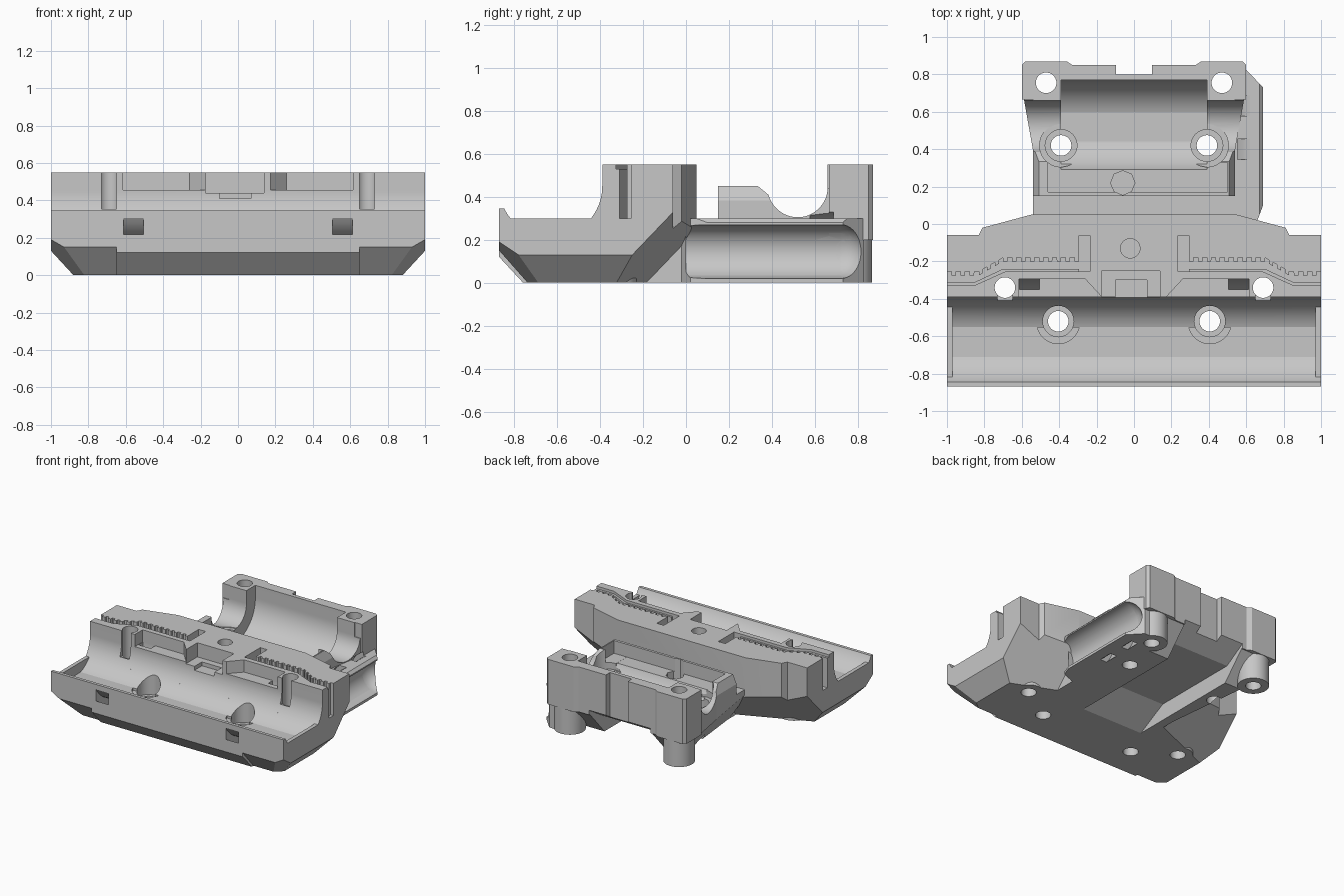
import bpy, bmesh, math
from mathutils import Vector

if "Cube" in bpy.data.objects:
    bpy.data.objects.remove(bpy.data.objects["Cube"], do_unlink=True)

grey = bpy.data.materials.new("matte grey plastic")
grey.use_nodes = True
COLOR = (0.57, 0.57, 0.57, 1)
grey.diffuse_color = COLOR
grey.node_tree.nodes["Principled BSDF"].inputs["Base Color"].default_value = COLOR


def prism(name, pts, axis, a, b):
    """Extrude a 2D outline along an axis: x takes (y,z), y takes (x,z), z takes (x,y)."""
    place = {"x": lambda p, t: (t, p[0], p[1]),
             "y": lambda p, t: (p[0], t, p[1]),
             "z": lambda p, t: (p[0], p[1], t)}[axis]
    bm = bmesh.new()
    face = bm.faces.new([bm.verts.new(place(p, a)) for p in pts])
    ext = bmesh.ops.extrude_face_region(bm, geom=[face])
    move = Vector(place((0, 0), b - a))
    bmesh.ops.translate(bm, vec=move, verts=[v for v in ext["geom"] if isinstance(v, bmesh.types.BMVert)])
    return finish(name, bm)


def finish(name, bm):
    bmesh.ops.recalc_face_normals(bm, faces=bm.faces)
    mesh = bpy.data.meshes.new(name)
    bm.to_mesh(mesh)
    bm.free()
    mesh.materials.append(grey)
    ob = bpy.data.objects.new(name, mesh)
    bpy.context.collection.objects.link(ob)
    return ob


def shave(ob, point, normal):
    """Slice off everything on the normal side of a plane and close the cut."""
    bm = bmesh.new()
    bm.from_mesh(ob.data)
    cut = bmesh.ops.bisect_plane(bm, geom=bm.verts[:] + bm.edges[:] + bm.faces[:], plane_co=point,
                                 plane_no=Vector(normal).normalized(), clear_outer=True)
    bmesh.ops.edgenet_fill(bm, edges=[e for e in cut["geom_cut"] if isinstance(e, bmesh.types.BMEdge)])
    bmesh.ops.recalc_face_normals(bm, faces=bm.faces)
    bm.to_mesh(ob.data)
    bm.free()


def box(name, x0, x1, y0, y1, z0, z1):
    return prism(name, [(x0, y0), (x1, y0), (x1, y1), (x0, y1)], "z", z0, z1)


def arc(cx, cy, r, a0, a1, n=24):
    return [(cx + r * math.cos(math.radians(a0 + (a1 - a0) * i / n)),
             cy + r * math.sin(math.radians(a0 + (a1 - a0) * i / n))) for i in range(n + 1)]


def rod(name, x, y, r, z0, z1, n=40):
    return prism(name, arc(x, y, r, 0, 360, n)[:-1], "z", z0, z1)


def ball(name, pos, r):
    bm = bmesh.new()
    bmesh.ops.create_uvsphere(bm, u_segments=32, v_segments=20, radius=r)
    bmesh.ops.translate(bm, vec=pos, verts=bm.verts)
    return finish(name, bm)


def combine(body, tools, operation):
    for tool in tools:
        tool.hide_render = True
        mod = body.modifiers.new(tool.name, "BOOLEAN")
        mod.operation, mod.solver, mod.object = operation, "EXACT", tool
    bpy.context.view_layer.update()
    graph = bpy.context.evaluated_depsgraph_get()
    result = bpy.data.meshes.new_from_object(body.evaluated_get(graph))
    body.modifiers.clear()
    body.data = result
    for tool in tools:
        bpy.data.objects.remove(tool, do_unlink=True)


def mirrored(pts):
    return pts + [(-x, y) for x, y in reversed(pts)]


def flip(pts, s):
    return [(s * x, y) for x, y in pts]


def belt_outline():
    """Belt slot with square teeth along its back side."""
    path = [Vector(p) for p in ((0.27, -0.18), (0.7, -0.18), (0.83, -0.255), (1.05, -0.255))]
    back, k = [], 0
    for a, b in zip(path, path[1:]):
        steps = max(2, round((b - a).length / 0.024))
        for i in range(steps):
            lift = Vector((0, -0.02 * (k % 2)))
            k += 1
            back += [a.lerp(b, i / steps) + lift, a.lerp(b, (i + 0.98) / steps) + lift]
    return [tuple(p) for p in back] + [(1.05, -0.31), (0.85, -0.31), (0.7, -0.24), (0.27, -0.24)]


def pocket():
    return prism("pocket", [(-0.29, -0.02), (-0.27, 0), (-0.03, 0.13), (0.68, 0.13), (0.92, 0.28), (0.92, -0.02)],
                 "x", -0.29, 0.24)


# Front carriage: wide bar with chamfered underside
front = prism("front_carriage", mirrored([(1, -0.87), (1, -0.06), (0.83, -0.06), (0.81, -0.02), (0.55, 0.05)]),
              "z", 0, 0.55)
cuts = [prism("front_chamfer", [(-0.9, -0.02), (-0.74, -0.02), (-0.87, 0.12), (-0.9, 0.15)], "x", -1.1, 1.1)]
bosses = []
for s, inner in ((-1, 0.36), (1, 0.553)):
    shave(front, (s * 0.88, 0, 0), (s * 0.13, 0, -0.12))
    shave(front, (s, -0.87, 0.19), (s * 0.36, -0.42, -0.63))
    x0, x1 = sorted((s * 0.65, s * 1.1))
    cuts.append(prism("corner_chamfer", [(-0.92, -0.02), (-0.72, -0.02), (-0.87, 0.15), (-0.92, 0.2)], "x", x0, x1))
    # the wing underside rises to the back and outwards
    undercut = box("wing_undercut", *sorted((s * inner, s * 1.1)), -0.6, 0.2, -0.02, 0.37)
    shave(undercut, (s, -0.03, 0.36), (s * -0.39, -0.92, 0.88))
    cuts.append(undercut)
    bosses.append(rod("front_boss", s * 0.69, -0.34, 0.11, 0, 0.3))
combine(front, cuts, "DIFFERENCE")
combine(front, bosses, "UNION")

# Bearing trough, belt slots, tie channels and screw holes of the front carriage
cy, cz, r = -0.63, 0.45, 0.24
flat = math.degrees(math.acos(0.08 / r))
lip = math.degrees(math.asin(0.105 / r))
end = math.degrees(math.asin(0.15 / r))


def front_trough(stop):
    return ([(cy + r, 0.65)] + arc(cy, cz, r, 0, -stop) + arc(cy, cz, r, -180 + stop, -180 + lip)
            + [(-0.95, 0.345), (-0.95, 0.65)])


tie_loop = [(cy + 0.28, 0.65)] + arc(cy, cz, 0.28, 0, -180) + arc(cy, cz, 0.335, -180, 0) + [(cy + 0.335, 0.65)]
cuts = [prism("trough", front_trough(flat), "x", -0.97, 0.97),
        prism("trough_ends", front_trough(end), "x", -1.1, 1.1),
        box("latch_seat", -0.175, 0.14, -0.42, -0.25, 0.44, 0.6),
        box("latch_hole", -0.1, 0.07, -0.42, -0.3, 0.41, 0.48),
        rod("centre_hole", -0.02, -0.13, 0.052, 0.3, 0.6),
        pocket()]
for s in (-1, 1):
    cuts += [prism("tie_channel", tie_loop, "x", *sorted((s * 0.505, s * 0.612))),
             prism("wall_recess", flip([(0.615, -0.42), (0.615, -0.295), (0.26, -0.295), (0.145, -0.42)], s),
                   "z", 0.455, 0.6),
             prism("belt_slot", flip(belt_outline(), s), "z", 0.3, 0.6),
             prism("belt_lead_in", flip([(0.29, -0.22), (0.69, -0.22), (0.85, -0.29), (1.05, -0.29),
                                         (1.05, -0.327), (0.85, -0.327), (0.69, -0.255), (0.29, -0.255)], s),
                   "z", 0.53, 0.6),
             box("belt_pocket", *sorted((s * 0.235, s * 0.295)), -0.255, -0.062, 0.3, 0.6),
             rod("wall_screw", s * 0.69, -0.34, 0.055, -0.1, 0.65),
             box("wall_screw_relief", s * 0.69 - 0.04, s * 0.69 + 0.04, -0.41, -0.34, 0.35, 0.65),
             rod("trough_screw", s * 0.405, -0.52, 0.055, -0.1, 0.4),
             rod("trough_counterbore", s * 0.405, -0.52, 0.083, 0.15, 0.4),
             prism("trough_spotface", arc(s * 0.405, -0.525, 0.115, 194, 346), "z", 0.205, 0.33)]
combine(front, cuts, "DIFFERENCE")

# Rear cradle: raised end walls, rear corner blocks and bosses
rear = prism("rear_cradle", [(-0.02, 0), (0.66, 0), (0.84, 0.2), (0.84, 0.55), (0.66, 0.55), (0.66, 0.45),
                             (0.15, 0.45), (0.15, 0.3), (-0.02, 0.3)], "x", -0.54, 0.54)
shave(rear, (-0.36, 0, 0), (-1, -0.108, -0.68))
cuts = []
adds = [prism("rear_wall", mirrored([(0.6, 0.665), (0.6, 0.85), (0.58, 0.87), (0.36, 0.87), (0.33, 0.85)]),
              "z", 0.2, 0.55)]
for s in (-1, 1):
    cuts.append(prism("wall_slope", flip([(0.5, 0.47), (0.6, 0.47), (0.6, 0.25)], s), "y", 0.1, 0.655))
    adds.append(prism("side_flare", flip([(0.5, 0.4), (0.541, 0.4), (0.59, 0.675), (0.5, 0.675)], s),
                      "z", 0.2, 0.44))
    adds.append(rod("rear_boss", s * 0.47, 0.755, 0.112, 0, 0.4))
combine(rear, cuts, "DIFFERENCE")
combine(rear, adds, "UNION")

ry, rr = 0.52, 0.25
flat = math.degrees(math.acos(0.08 / rr))
lip = math.degrees(math.asin(0.1 / rr))


def cable_cuts():
    """Round-ended channel with two curved tie passages behind it."""
    loop = arc(0.69, 0.145, 0.17, 80, 280) + arc(0.69, 0.145, 0.206, 280, 80)
    return [prism("channel", arc(0.69, 0.145, 0.125, 0, 360, 40)[:-1], "y", 0.0, 0.72),
            ball("channel_end", (0.69, 0.72, 0.145), 0.125)] + [
            prism("tie_passage", loop, "y", y, y + 0.11) for y in (0.345, 0.577)]


cuts = [prism("trough", [(ry + rr, 0.65)] + arc(ry, 0.45, rr, 0, -flat)
              + arc(ry, 0.45, rr, -180 + flat, -180 + lip) + [(0.17, 0.35), (0.17, 0.65)], "x", -0.39, 0.39),
        box("front_recess", -0.46, 0.5, 0.171, 0.33, 0.351, 0.6),
        prism("rod_groove", [(0.66, 0.65)] + arc(0.52, 0.445, 0.14, 0, -165)
              + [(0.335, 0.45), (0.335, 0.65)], "x", -0.7, 0.7),
        box("rear_notch", -0.095, 0.095, 0.8, 0.95, 0.1, 0.6),
        rod("nut_pocket", -0.06, 0.22, 0.065, 0.17, 0.6, 8),
        pocket()] + cable_cuts()
for s in (-1, 1):
    cuts += [rod("corner_screw", s * 0.47, 0.755, 0.055, -0.1, 0.65),
             rod("cradle_screw", s * 0.39, 0.42, 0.055, -0.1, 0.6),
             rod("cradle_counterbore", s * 0.39, 0.42, 0.085, 0.2, 0.6),
             rod("cradle_spotface", s * 0.39, 0.42, 0.115, 0.3, 0.6)]
combine(rear, cuts, "DIFFERENCE")

# Cable bracket: side plate hollowed by a round-ended channel
bracket = prism("cable_bracket", [(0.53, -0.03), (0.66, 0.02), (0.69, 0.1), (0.69, 0.73), (0.595, 0.83),
                                  (0.53, 0.83)], "z", 0, 0.3)
combine(bracket, cable_cuts()
        + [prism("bracket_edge", [(0.66, 0.31), (0.7, 0.31), (0.7, 0.27)], "y", -0.1, 0.9),
           rod("boss_clearance", 0.47, 0.755, 0.055, -0.1, 0.6)], "DIFFERENCE")

# Smooth the round walls and keep machined edges crisp
for ob in (front, rear, bracket):
    bpy.ops.object.select_all(action="DESELECT")
    ob.select_set(True)
    bpy.context.view_layer.objects.active = ob
    bpy.ops.object.shade_smooth_by_angle(angle=math.radians(20))
